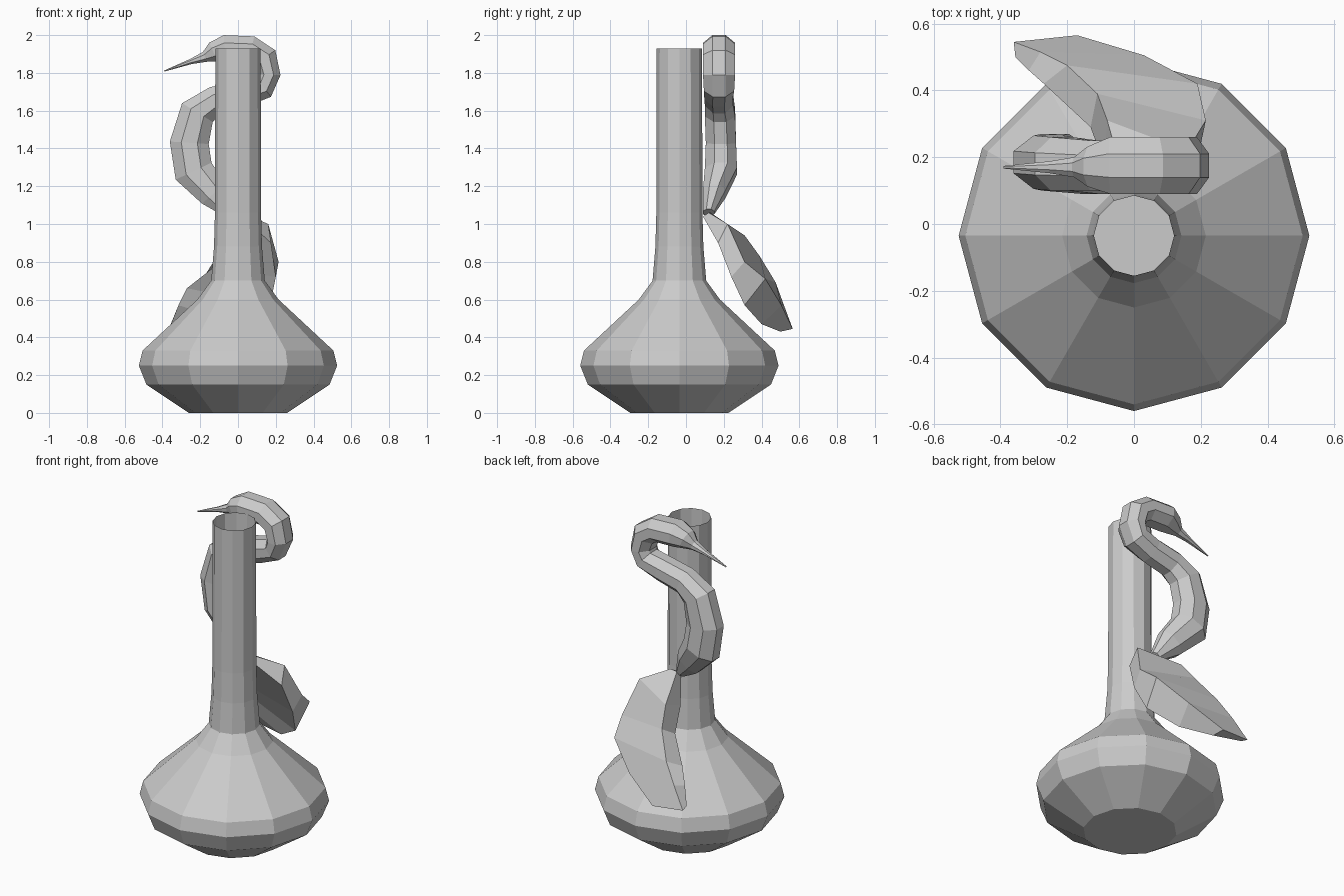
import bpy, bmesh, math
from mathutils import Vector


def loft(name, rings, cap_start=True, cap_end=True):
    """Skin a list of equal-length vertex rings into one flat-shaded object."""
    bm = bmesh.new()
    vs = [[bm.verts.new(p) for p in ring] for ring in rings]
    n = len(rings[0])
    for a, b in zip(vs, vs[1:]):
        for i in range(n):
            j = (i + 1) % n
            bm.faces.new((a[i], a[j], b[j], b[i]))
    if cap_start:
        bm.faces.new(vs[0][::-1])
    if cap_end:
        bm.faces.new(vs[-1])
    bmesh.ops.recalc_face_normals(bm, faces=bm.faces)
    mesh = bpy.data.meshes.new(name)
    bm.to_mesh(mesh)
    bm.free()
    ob = bpy.data.objects.new(name, mesh)
    bpy.context.collection.objects.link(ob)
    return ob


# Twelve-sided bottle with an open top
profile = [(.26, 0), (.485, .15), (.525, .25), (.505, .33), (.215, .6),
           (.142, .70), (.127, .88), (.122, 1.06), (.12, 1.93)]
rings = [[(r * math.cos(k * math.pi / 6), -.035 + r * math.sin(k * math.pi / 6), z)
          for k in range(12)] for r, z in profile]
loft("vase", rings, cap_end=False)

# Bird neck, head and beak: path x, y, z, in-plane radius, sideways radius
path = [(-.05, .12, 1.06, .03, .03), (-.13, .15, 1.16, .08, .06),
        (-.235, .185, 1.28, .105, .085), (-.258, .185, 1.43, .103, .08),
        (-.215, .18, 1.59, .095, .08), (-.12, .175, 1.655, .075, .075),
        (.03, .172, 1.69, .07, .075), (.135, .175, 1.725, .065, .08),
        (.163, .175, 1.79, .062, .085), (.14, .175, 1.88, .07, .085),
        (.07, .175, 1.925, .07, .085), (-.07, .175, 1.93, .07, .085),
        (-.13, .172, 1.91, .055, .06), (-.175, .17, 1.885, .028, .03),
        (-.25, .17, 1.86, .014, .018), (-.39, .17, 1.81, .003, .004)]
side = Vector((0, 1, 0))
rings = []
for i, (x, y, z, rn, rs) in enumerate(path):
    a, b = path[max(i - 1, 0)], path[min(i + 1, len(path) - 1)]
    t = (Vector(b[:3]) - Vector(a[:3])) * Vector((1, 0, 1)).length
    t.y = 0
    nrm = side.cross(t).normalized()
    ring = []
    for k in range(8):
        ang = (k + .5) * math.pi / 4
        c = 1 / math.cos(math.pi / 8)
        ring.append(Vector((x, y, z)) + nrm * (rn * c * math.cos(ang))
                    + side * (rs * c * math.sin(ang)))
    rings.append(ring)
loft("bird_neck_and_head", rings)

# Bird body: tapered wedge (ridge, right edge, right underside, left underside)
sections = [
    [(-.03, .13, 1.06), (.02, .12, 1.06), (.02, .09, 1.04), (-.03, .09, 1.04)],
    [(-.08, .31, .94), (.16, .22, 1.0), (.175, .17, .90), (-.09, .18, .89)],
    [(-.11, .39, .83), (.215, .31, .80), (.20, .24, .72), (-.13, .29, .77)],
    [(-.20, .475, .69), (.19, .42, .71), (.17, .31, .57), (-.27, .42, .66)],
    [(-.28, .515, .58), (.03, .505, .57), (.01, .40, .47), (-.315, .46, .57)],
    [(-.36, .545, .46), (-.17, .565, .445), (-.15, .50, .43), (-.355, .50, .47)],
]
loft("bird_body", sections)
